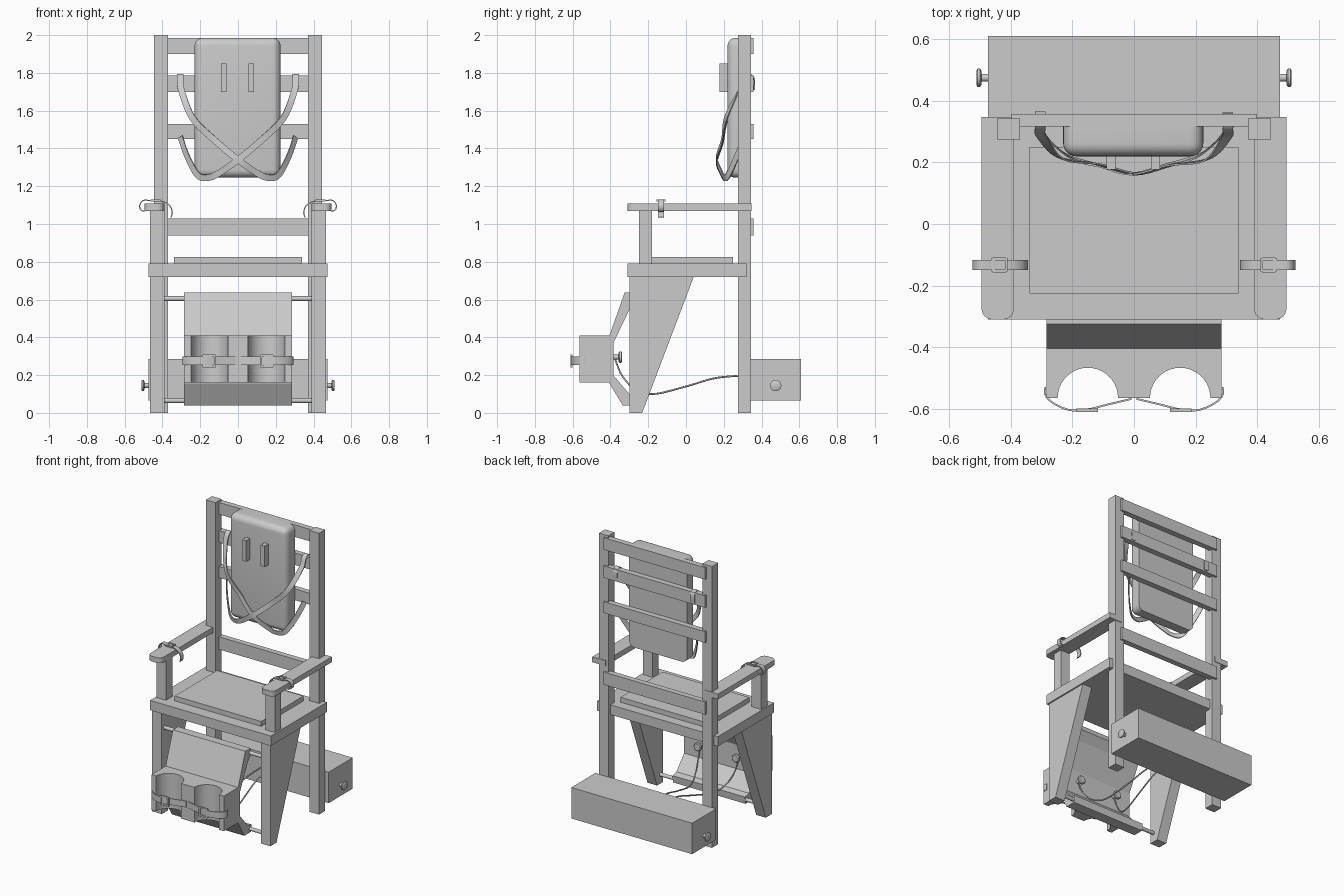
import bpy, bmesh
from math import cos, sin, pi
from mathutils import Vector as V

if "Cube" in bpy.data.objects:
    bpy.data.objects.remove(bpy.data.objects["Cube"])


def finish(name, bm, smooth=False):
    bmesh.ops.recalc_face_normals(bm, faces=bm.faces)
    me = bpy.data.meshes.new(name)
    bm.to_mesh(me)
    bm.free()
    ob = bpy.data.objects.new(name, me)
    bpy.context.collection.objects.link(ob)
    if smooth:
        bpy.ops.object.select_all(action='DESELECT')
        ob.select_set(True)
        bpy.context.view_layer.objects.active = ob
        bpy.ops.object.shade_smooth_by_angle(angle=0.6)
    return ob


def prism(name, pts, axis, lo, hi, smooth=False):
    """Extrude a 2D outline along an axis (x: pts are y,z; z: pts are x,y)."""
    bm = bmesh.new()
    put = (lambda p, t: (t, p[0], p[1])) if axis == 'x' else (lambda p, t: (p[0], p[1], t))
    a = [bm.verts.new(put(p, lo)) for p in pts]
    b = [bm.verts.new(put(p, hi)) for p in pts]
    bm.faces.new(a)
    bm.faces.new(b[::-1])
    for i in range(len(pts)):
        j = (i + 1) % len(pts)
        bm.faces.new((a[i], a[j], b[j], b[i]))
    return finish(name, bm, smooth)


def box(name, x, y, z):
    return prism(name, [(x[0], y[0]), (x[1], y[0]), (x[1], y[1]), (x[0], y[1])], 'z', *z)


def lathe(name, origin, axis, profile, seg=20):
    """Revolve (distance along axis, radius) pairs around an axis."""
    bm = bmesh.new()
    d = V(axis)
    u = d.orthogonal().normalized()
    w = d.cross(u)
    rings = [[bm.verts.new(V(origin) + d * t + (u * cos(2 * pi * i / seg) + w * sin(2 * pi * i / seg)) * r)
              for i in range(seg)] for t, r in profile]
    for a, b in zip(rings, rings[1:]):
        for i in range(seg):
            j = (i + 1) % seg
            bm.faces.new((a[i], a[j], b[j], b[i]))
    bm.faces.new(rings[0])
    bm.faces.new(rings[-1])
    return finish(name, bm, True)


def spline(pts, n):
    pts = [V(p) for p in pts]
    p = [pts[0]] + pts + [pts[-1]]
    out = []
    for i in range(1, len(p) - 2):
        a, b, c, d = p[i - 1:i + 3]
        for k in range(n):
            t = k / n
            out.append(0.5 * (2 * b + (c - a) * t + (2 * a - 5 * b + 4 * c - d) * t * t
                              + (3 * b - a - 3 * c + d) * t ** 3))
    return out + [pts[-1]]


def strap(name, pts, normals, width, thick=0.006):
    """Flat ribbon along a smooth path, facing the given normals."""
    c, nn = spline(pts, 6), spline(normals, 6)
    bm = bmesh.new()
    rings = []
    for i, p in enumerate(c):
        t = (c[min(i + 1, len(c) - 1)] - c[max(i - 1, 0)]).normalized()
        w = t.cross(nn[i]).normalized()
        m = w.cross(t).normalized()
        rings.append([bm.verts.new(p + w * width / 2 * a + m * thick / 2 * b)
                      for a, b in ((-1, -1), (1, -1), (1, 1), (-1, 1))])
    for a, b in zip(rings, rings[1:]):
        for i in range(4):
            j = (i + 1) % 4
            bm.faces.new((a[i], a[j], b[j], b[i]))
    bm.faces.new(rings[0])
    bm.faces.new(rings[-1])
    return finish(name, bm, True)


KNOB = [(0, .013), (.025, .013), (.026, .024), (.03, .03), (.038, .03), (.042, .024)]

# Seat, cushion and rear equipment box
box("seat", (-.475, .475), (-.31, .32), (.72, .79))
box("seat_cushion", (-.34, .34), (-.225, .25), (.785, .825))
box("rear_box", (-.475, .475), (.34, .61), (.065, .285))

# Back slats
for i, (a, b) in enumerate(((1.9, 1.985), (1.7, 1.785), (1.45, 1.53), (.94, 1.03))):
    box(f"back_slat_{i}", (-.4, .4), (.317, .357), (a, b))

# Padded back with rounded front and corners
pad = box("back_pad", (-.23, .225), (.22, .317), (1.245, 1.985))
bm = bmesh.new()
bm.from_mesh(pad.data)
edges = [e for e in bm.edges if min(v.co.y for v in e.verts) < .3]
bmesh.ops.bevel(bm, geom=edges, offset=.042, segments=6, profile=.5, affect='EDGES')
bm.to_mesh(pad.data)
bm.free()
pad.select_set(True)
bpy.context.view_layer.objects.active = pad
bpy.ops.object.shade_smooth_by_angle(angle=0.6)
box("head_guide_left", (-.09, -.06), (.177, .23), (1.7, 1.85))
box("head_guide_right", (.055, .085), (.177, .23), (1.7, 1.85))

# Rods holding the leg rest
for z in (.605, .065):
    lathe("leg_rest_rod", (-.4, -.27, z), (1, 0, 0), [(0, .013), (.8, .013)], 12)

# Bent leg rest panel
prism("leg_rest_panel", [(-.325, .637), (-.405, .41), (-.405, .155), (-.335, .04), (-.26, .04),
                         (-.255, .09), (-.3, .1), (-.385, .2), (-.385, .37), (-.3, .545),
                         (-.255, .6), (-.265, .637)], 'x', -.285, .285)

# Calf block with two half-round troughs
outline = [(.285, -.4), (-.285, -.4), (-.285, -.565)]
for cx in (-.15, .15):
    outline += [(cx - .098 * cos(pi * k / 20), -.565 + .098 * sin(pi * k / 20)) for k in range(21)]
outline.append((.285, -.565))
prism("calf_block", outline, 'z', .16, .41, True)

chest = [(.305, .361, 1.71), (.305, .361, 1.77), (.305, .337, 1.792), (.305, .31, 1.775), (.3, .285, 1.71),
         (.24, .215, 1.56), (.12, .195, 1.44), (0, .165, 1.34), (-.1, .19, 1.27), (-.16, .205, 1.245),
         (-.215, .225, 1.26), (-.27, .27, 1.36), (-.305, .312, 1.46)]
chest_n = [(0, 1, 0), (0, 1, .3), (0, 0, 1), (0, -1, .3), (0, -1, 0), (.4, -1, 0), (.1, -1, 0), (0, -1, 0),
           (0, -1, 0), (0, -1, -.2), (-.5, -1, -.2), (-1, -1, 0), (-1, -1, 0)]
cuff = [(.355, 1.035), (.348, 1.06), (.36, 1.095), (.395, 1.118), (.45, 1.122), (.5, 1.125), (.52, 1.1),
        (.515, 1.075), (.495, 1.066)]
cuff_n = [(-1, -.3), (-1, 0), (-1, .5), (-.4, 1), (0, 1), (.4, 1), (1, .3), (1, -.5), (.3, -1)]
calf = [(.288, -.53), (.288, -.555), (.262, -.582), (.21, -.604), (.15, -.602), (.08, -.585), (.008, -.568)]
calf_n = [(1, 0), (1, -.2), (.5, -1), (.2, -1), (0, -1), (-.2, -1), (-.2, -1)]

for s, side in ((-1, "left"), (1, "right")):
    def span(a, b):
        return sorted((s * a, s * b))

    # Legs, posts and arms
    box(f"back_post_{side}", span(.37, .445), (.275, .343), (0, 2))
    prism(f"front_leg_{side}", [(-.3, 0), (-.232, 0), (.043, .725), (-.3, .725)], 'x', *span(.39, .465))
    box(f"arm_post_{side}", span(.39, .465), (-.25, -.18), (.785, 1.075))
    r, arcs = .035, [k * pi / 12 for k in range(7)]
    arm = [(.495, .347), (.39, .347)]
    arm += [(.425 - r * cos(a), -.275 - r * sin(a)) for a in arcs]
    arm += [(.46 + r * sin(a), -.275 - r * cos(a)) for a in arcs]
    prism(f"armrest_{side}", [(s * x, y) for x, y in arm], 'z', 1.07, 1.108, True)

    # Crossed chest straps, with the right one slightly in front
    strap(f"chest_strap_{side}", [(s * x, y - .004 * (s > 0), z) for x, y, z in chest],
          [(s * x, y, z) for x, y, z in chest_n], .034)

    # Wrist and calf straps with buckles
    strap(f"wrist_strap_{side}", [(s * x, -.133, z) for x, z in cuff],
          [(s * x, 0, z) for x, z in cuff_n], .032)
    strap(f"calf_strap_{side}", [(s * x, y, .275) for x, y in calf],
          [(s * x, y, 0) for x, y in calf_n], .045)
    for k in (-1, 1):
        box(f"wrist_buckle_bar_{side}", span(.415, .46), sorted((-.133 + k * .014, -.133 + k * .024)), (1.12, 1.13))
        box(f"calf_buckle_bar_{side}", span(.12, .185), (-.611, -.6), sorted((.275 + k * .022, .275 + k * .034)))
        x = .437 + k * .022
        box(f"wrist_buckle_end_{side}", span(x - .004, x + .004), (-.155, -.111), (1.12, 1.13))
        x = .152 + k * .03
        box(f"calf_buckle_end_{side}", span(x - .005, x + .005), (-.611, -.6), (.243, .307))

    # Terminal knobs and cables
    lathe(f"box_knob_{side}", (s * .47, .475, .145), (s, 0, 0), KNOB)
    lathe(f"leg_rest_knob_{side}", (s * .15, -.388, .295), (0, 1, 0), [(t * 1.2, q) for t, q in KNOB])
    cu = bpy.data.curves.new(f"cable_{side}", 'CURVE')
    cu.dimensions, cu.bevel_depth, cu.bevel_resolution = '3D', .005, 1
    path = spline([(s * .15, -.375, .285), (s * .145, -.34, .2), (s * .12, -.27, .125), (s * .09, -.17, .1),
                   (s * .06, 0, .14), (s * .04, .16, .185), (s * .03, .345, .2)], 6)
    sp = cu.splines.new('POLY')
    sp.points.add(len(path) - 1)
    for pt, p in zip(sp.points, path):
        pt.co = (*p, 1)
    bpy.context.collection.objects.link(bpy.data.objects.new(f"cable_{side}", cu))
